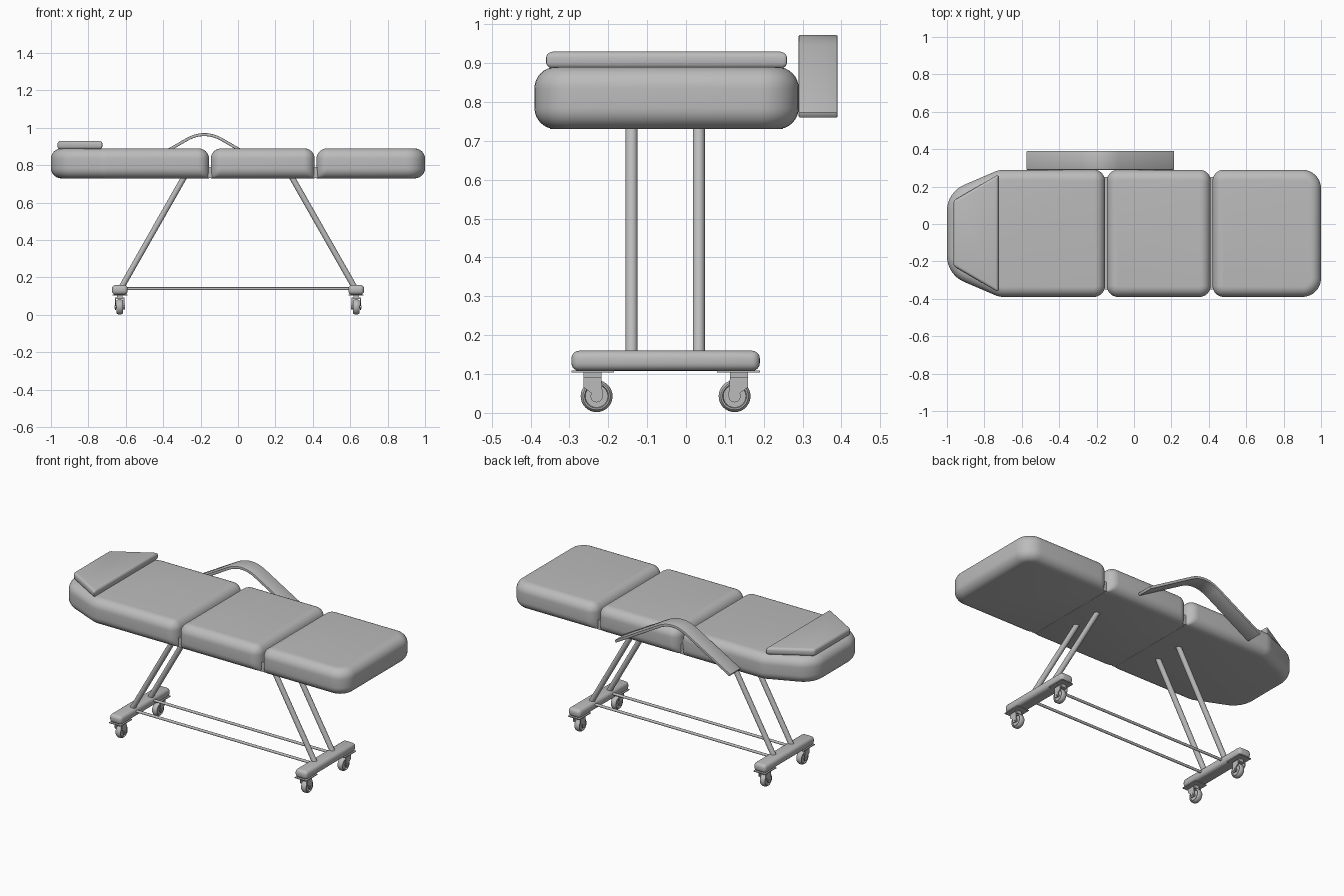
import bpy, bmesh, math
from mathutils import Vector

if "Cube" in bpy.data.objects:
    bpy.data.objects.remove(bpy.data.objects["Cube"])

grey = bpy.data.materials.new("plain grey")
grey.diffuse_color = (0.5, 0.5, 0.5, 1)
grey.use_nodes = True
grey.node_tree.nodes["Principled BSDF"].inputs["Base Color"].default_value = grey.diffuse_color


def finish(name, bm, bevel=0, segments=4, angle=35):
    """Turn a bmesh into a shaded object, with an optional rounded edge."""
    bmesh.ops.recalc_face_normals(bm, faces=bm.faces)
    mesh = bpy.data.meshes.new(name)
    bm.to_mesh(mesh)
    bm.free()
    mesh.materials.append(grey)
    ob = bpy.data.objects.new(name, mesh)
    bpy.context.collection.objects.link(ob)
    bpy.ops.object.select_all(action='DESELECT')
    ob.select_set(True)
    bpy.context.view_layer.objects.active = ob
    if bevel:
        mod = ob.modifiers.new("rounding", 'BEVEL')
        mod.width, mod.segments = bevel, segments
        mod.limit_method, mod.angle_limit = 'ANGLE', math.radians(30)
        bpy.ops.object.modifier_apply(modifier=mod.name)
    bpy.ops.object.shade_smooth_by_angle(angle=math.radians(angle))
    return ob


def loft(name, rings, **kw):
    """Skin a stack of equal-length rings and cap both ends."""
    bm = bmesh.new()
    vs = [[bm.verts.new(p) for p in ring] for ring in rings]
    n = len(vs[0])
    for a, b in zip(vs, vs[1:]):
        for i in range(n):
            j = (i + 1) % n
            bm.faces.new((a[i], a[j], b[j], b[i]))
    bm.faces.new(vs[0][::-1])
    bm.faces.new(vs[-1])
    return finish(name, bm, **kw)


def box(name, lo, hi, **kw):
    corners = ((lo[0], lo[1]), (hi[0], lo[1]), (hi[0], hi[1]), (lo[0], hi[1]))
    return loft(name, [[(x, y, z) for x, y in corners] for z in (lo[2], hi[2])], **kw)


def tube(name, a, b, radius, n=24):
    """Straight round bar from a to b."""
    a, b = Vector(a), Vector(b)
    turn = (b - a).to_track_quat('Z', 'Y')
    circle = [turn @ Vector((radius * math.cos(t), radius * math.sin(t), 0))
              for t in (2 * math.pi * i / n for i in range(n))]
    return loft(name, [[p + c for c in circle] for p in (a, b)])


def rounded_outline(poly, radii, insets, z, n=8):
    """Counter-clockwise outline with each edge moved inward and corners rounded."""
    k, out = len(poly), []
    pts = [Vector(p) for p in poly]
    for i in range(k):
        d0 = (pts[i] - pts[i - 1]).normalized()
        d1 = (pts[(i + 1) % k] - pts[i]).normalized()
        n0, n1 = Vector((-d0.y, d0.x)), Vector((-d1.y, d1.x))
        r = max(radii[i] - max(insets), 0.004)
        # centre lies at (edge inset + radius) from both edges
        s0, s1 = insets[i - 1] + r, insets[i] + r
        det = n0.x * n1.y - n0.y * n1.x
        c = pts[i] + Vector((s0 * n1.y - s1 * n0.y, s1 * n0.x - s0 * n1.x)) / det
        start, sweep = math.atan2(-n0.y, -n0.x), math.acos(max(-1, min(1, d0.dot(d1))))
        for j in range(n + 1):
            t = start + sweep * j / n
            out.append((c.x + r * math.cos(t), c.y + r * math.sin(t), z))
    return out


def cushion(name, poly, radii, gap_edges, lo=0.73, hi=0.89, r=0.055, steps=8):
    """Padded block; edges facing a neighbour stay square underneath."""
    rings, k = [], len(poly)
    for i in range(steps + 1):
        a = math.pi / 2 * (1 - i / steps)
        d = r * (1 - math.cos(a))
        insets = [0 if e in gap_edges else d for e in range(k)]
        rings.append(rounded_outline(poly, radii, insets, lo + r - r * math.sin(a)))
    for i in range(steps + 1):
        a = math.pi / 2 * i / steps
        d = r * (1 - math.cos(a))
        rings.append(rounded_outline(poly, radii, [d] * k, hi - r + r * math.sin(a)))
    return loft(name, rings)


# padded bed in three sections
Y0, Y1 = -0.39, 0.29
cushion("back_cushion",
        [(-0.155, Y0), (-0.155, Y1), (-0.72, Y1), (-1, 0.17), (-1, -0.27), (-0.72, Y0)],
        [0.06, 0.06, 0.12, 0.15, 0.15, 0.12], {0})
cushion("seat_cushion", [(-0.145, Y0), (0.41, Y0), (0.41, Y1), (-0.145, Y1)],
        [0.06] * 4, {1, 3})
cushion("leg_cushion", [(0.42, Y0), (1, Y0), (1, Y1), (0.42, Y1)],
        [0.06, 0.1, 0.1, 0.06], {3})

# webs that join the sections
for x in (-0.15, 0.415):
    box("cushion_joint", (x - 0.015, -0.35, 0.731), (x + 0.015, 0.25, 0.79))

# head pad
pad = [(-0.725, -0.365), (-0.725, 0.265), (-0.965, 0.125), (-0.965, -0.225)]
loft("head_pad", [[(x, y, z) for x, y in pad] for z in (0.885, 0.93)], bevel=0.015)

# bent armrest strip on the back side
peak_x, slope, bend, half = -0.18, 0.577, 0.10, 0.395
path = [(-half, 0.972 + slope * (bend / 2 - half))]
for i in range(17):
    u = -bend + 2 * bend * i / 16
    path.append((u, 0.972 - slope * u * u / (2 * bend)))
path.append((half, path[0][1]))
strip = []
for i, (u, z) in enumerate(path):
    g = slope if u <= -bend else -slope if u >= bend else -slope * u / bend
    nx, nz = -g / math.hypot(1, g), 1 / math.hypot(1, g)
    x, t = peak_x + u, 0.016
    strip.append([(x, Y1, z), (x, 0.39, z),
                  (x - nx * t, 0.39, z - nz * t), (x - nx * t, Y1, z - nz * t)])
loft("armrest", strip, bevel=0.003, segments=2)

# long rods between the two bases
LEG_Y = (-0.14, 0.033)
for y in LEG_Y:
    tube("base_rod", (-0.63, y, 0.14), (0.63, y, 0.14), 0.008, 16)


def caster(x, y, s):
    """Swivel caster; s is the side its fork leans to."""
    # mounting plate and stem
    box("caster_plate", (x - 0.04, y - 0.055 + s * 0.01, 0.104),
        (x + 0.04, y + 0.055 + s * 0.01, 0.109))
    fork_y = sorted((y - s * 0.012, y + s * 0.034))
    box("caster_stem", (x - 0.014, fork_y[0], 0.085), (x + 0.014, fork_y[1], 0.105))
    box("caster_fork_top", (x - 0.026, fork_y[0], 0.086), (x + 0.026, fork_y[1], 0.092))
    # fork cheeks, tapering to the axle
    cheek = [(-0.012, 0.09), (0.034, 0.09), (0.034, 0.066)]
    cheek += [(0.016 * math.cos(t), 0.043 + 0.016 * math.sin(t))
              for t in (math.radians(30 - 30 * i) for i in range(8))]
    for side in (-1, 1):
        loft("caster_cheek", [[(x + side * w, y + s * v, z) for v, z in cheek]
                              for w in (0.021, 0.026)])
    # wheel with rounded tread and sunken hub face
    profile = [(-0.010, 0.0), (-0.010, 0.029), (-0.017, 0.031), (-0.017, 0.035),
               (-0.012, 0.039), (-0.005, 0.041), (0.005, 0.041), (0.012, 0.039),
               (0.017, 0.035), (0.017, 0.031), (0.010, 0.029), (0.010, 0.0)]
    rings = [[(x + w, y + max(r, 0.004) * math.cos(t), 0.043 + max(r, 0.004) * math.sin(t))
              for t in (2 * math.pi * i / 32 for i in range(32))] for w, r in profile]
    loft("caster_wheel", rings)
    tube("caster_axle", (x - 0.028, y, 0.043), (x + 0.028, y, 0.043), 0.008, 16)


# mirrored bases: foot bar, slanted legs and two casters each
for sx in (-1, 1):
    x = sx * 0.632
    box("foot_bar", (x - 0.042, -0.295, 0.108), (x + 0.042, 0.19, 0.16), bevel=0.02)
    for y in LEG_Y:
        tube("slanted_leg", (sx * 0.63, y, 0.135), (sx * 0.287, y, 0.738), 0.0155)
    caster(x, -0.23, -1)
    caster(x, 0.125, 1)
